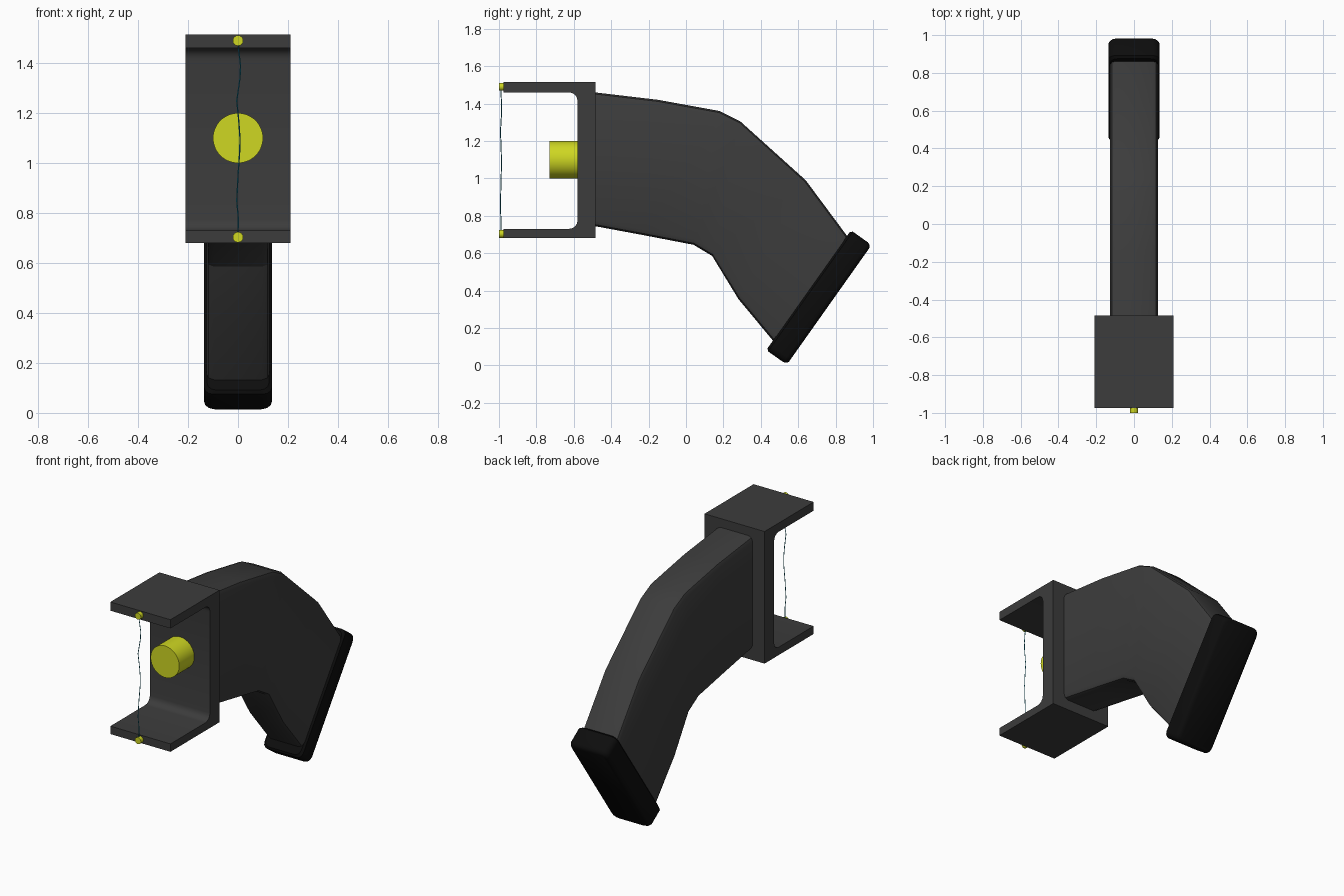
import bpy, bmesh, math
from mathutils import Vector

if "Cube" in bpy.data.objects:
    bpy.data.objects.remove(bpy.data.objects["Cube"])


def material(name, rgb):
    m = bpy.data.materials.new(name)
    m.diffuse_color = (*rgb, 1)
    m.use_nodes = True
    m.node_tree.nodes["Principled BSDF"].inputs["Base Color"].default_value = m.diffuse_color
    return m


GREY = material("dark grey", (0.045, 0.045, 0.045))
BLACK = material("black rubber", (0.004, 0.004, 0.004))
YELLOW = material("yellow", (0.62, 0.68, 0.016))
TEAL = material("teal", (0.01, 0.25, 0.36))


def finish(bm, name, mat, smooth=None):
    bmesh.ops.recalc_face_normals(bm, faces=bm.faces)
    me = bpy.data.meshes.new(name)
    bm.to_mesh(me)
    bm.free()
    me.materials.append(mat)
    ob = bpy.data.objects.new(name, me)
    bpy.context.collection.objects.link(ob)
    if smooth:
        bpy.ops.object.select_all(action='DESELECT')
        ob.select_set(True)
        bpy.context.view_layer.objects.active = ob
        bpy.ops.object.shade_smooth_by_angle(angle=math.radians(smooth))
    return ob


def loft(name, rings, mat, smooth=None):
    """Skin a list of equal-length closed rings and cap both ends."""
    bm = bmesh.new()
    rows = [[bm.verts.new(p) for p in r] for r in rings]
    n = len(rows[0])
    for a, b in zip(rows, rows[1:]):
        for i in range(n):
            j = (i + 1) % n
            bm.faces.new((a[i], a[j], b[j], b[i]))
    bm.faces.new(rows[0])
    bm.faces.new(rows[-1])
    return finish(bm, name, mat, smooth)


def section(top, bottom, half, c, steps=1, inset=0.0):
    """Rounded rectangle spanning two (y, z) points, half wide in x."""
    t, b = Vector((0, *top)), Vector((0, *bottom))
    mid, up = (t + b) / 2, (t - b).normalized()
    h, w = (t - b).length / 2 - inset, half - inset
    ring = []
    for k, (sx, sz) in enumerate(((1, 1), (-1, 1), (-1, -1), (1, -1))):
        for s in range(steps + 1):
            a = math.radians(90 * k + 90 * s / steps)
            x = sx * (w - c) + c * math.cos(a)
            ring.append(mid + up * (sz * (h - c) + c * math.sin(a)) + Vector((x, 0, 0)))
    return ring


def cylinder(name, radius, y0, y1, z, sides):
    rings = [[(radius * math.cos(2 * math.pi * i / sides), y,
               z + radius * math.sin(2 * math.pi * i / sides)) for i in range(sides)]
             for y in (y0, y1)]
    return loft(name, rings, YELLOW, 35)


# C-shaped bracket, with filleted inner corners
Y0, YIN, YB = -0.975, -0.58, -0.485
ZB, ZT, LO, HI, R = 0.68, 1.515, 0.73, 1.46, 0.045
outline = [(Y0, ZB), (YB, ZB), (YB, ZT), (Y0, ZT), (Y0, HI)]
for cz, start in ((HI - R, 90), (LO + R, 0)):
    for s in range(5):
        a = math.radians(start - 22.5 * s)
        outline.append((YIN - R + R * math.cos(a), cz + R * math.sin(a)))
outline.append((Y0, LO))
loft("bracket", [[(x, y, z) for y, z in outline] for x in (-0.21, 0.21)], GREY, 30)

# Bent, chamfered grip lofted along its top and bottom edges
tops = [(-0.49, 1.46), (-0.15, 1.42), (0.18, 1.36), (0.29, 1.305), (0.64, 0.99), (0.90, 0.64)]
bottoms = [(-0.49, 0.745), (-0.22, 0.695), (0.04, 0.645), (0.14, 0.585), (0.28, 0.355), (0.50, 0.09)]
loft("grip", [section(t, b, 0.126, 0.03, 2) for t, b in zip(tops, bottoms)], GREY, 25)

# Rounded rubber end pad
top, bottom = Vector((0.882, 0.722)), Vector((0.429, 0.082))
along = (top - bottom).normalized()
out = Vector((along.y, -along.x))
pad = []
for depth, inset in ((0, 0.012), (0.012, 0), (0.112, 0), (0.127, 0.007), (0.135, 0.018)):
    pad.append(section(top + out * depth, bottom + out * depth, 0.136, 0.035, 3, inset))
loft("end_pad", pad, BLACK, 35)

# Round plug and the two small string pegs
cylinder("plug", 0.1, -0.73, -0.575, 1.10, 48)
for label, z in (("lower", 0.703), ("upper", 1.49)):
    cylinder(label + "_peg", 0.021, -1.0, -0.97, z, 16)

# Thin wavering string between the pegs
path = [(0, 0.70), (0.001, 0.78), (-0.005, 0.85), (0.0, 0.95), (0.007, 1.05), (0.008, 1.1),
        (0.003, 1.17), (-0.005, 1.25), (0.008, 1.34), (0.01, 1.39), (0.002, 1.46), (0, 1.49)]
r = 0.0025
loft("string", [[(x + r * math.cos(k * math.pi / 2),
                  -0.99 + 0.4 * x + r * math.sin(k * math.pi / 2), z)
                 for k in range(4)] for x, z in path], TEAL)
